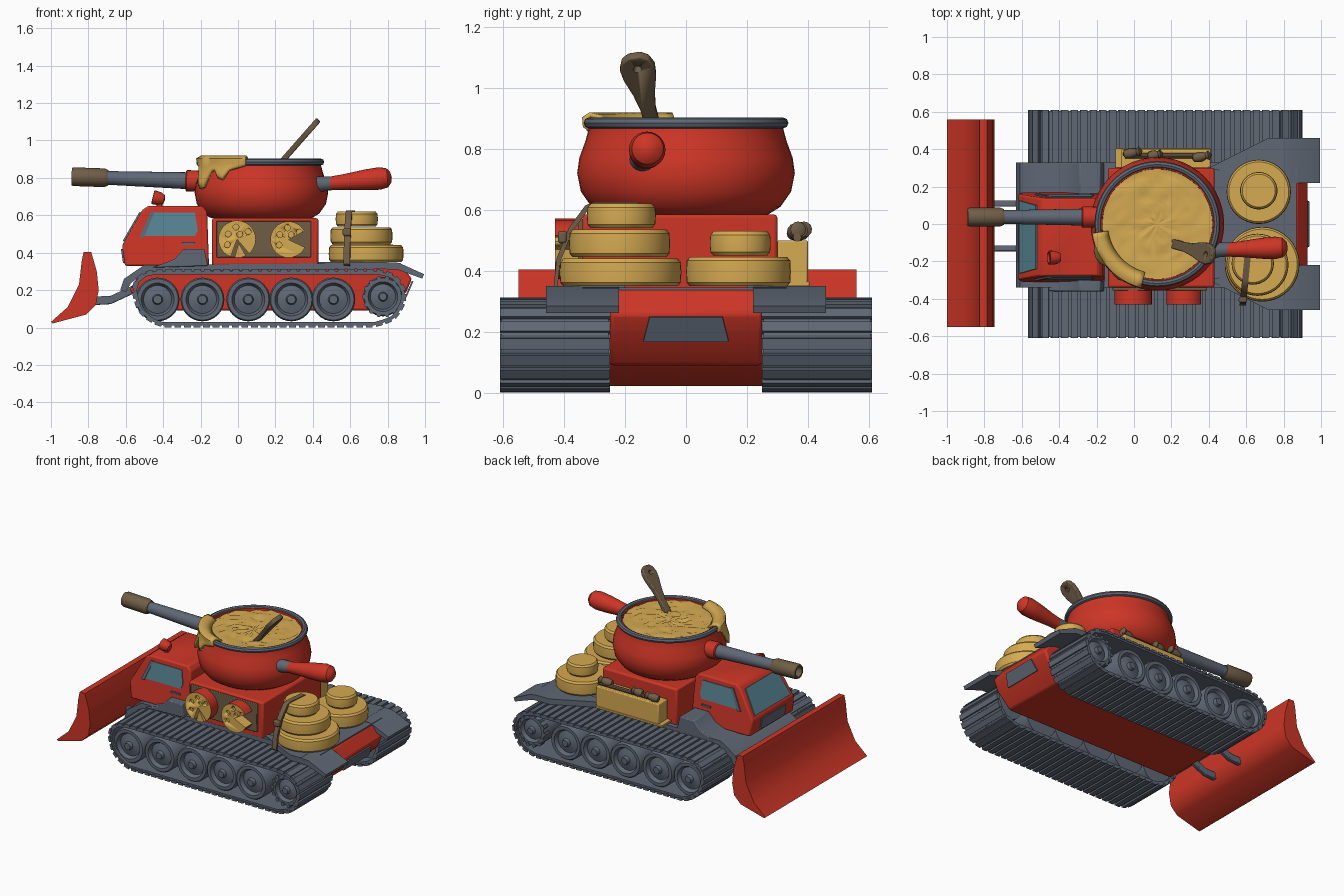
import bpy, bmesh, math, random
from mathutils import Vector, Matrix

if "Cube" in bpy.data.objects:
    bpy.data.objects.remove(bpy.data.objects["Cube"])
random.seed(4)

def mat(name, c):
    m = bpy.data.materials.new(name)
    m.diffuse_color = (*c, 1)
    m.use_nodes = True
    m.node_tree.nodes["Principled BSDF"].inputs["Base Color"].default_value = m.diffuse_color
    return m
RED = mat("red paint", (0.61, 0.036, 0.019))
GREY = mat("steel grey", (0.115, 0.138, 0.178))
YEL = mat("cheese yellow", (0.67, 0.405, 0.085))
BRN = mat("wood brown", (0.16, 0.11, 0.063))
BLUE = mat("glass blue", (0.098, 0.235, 0.296))

def finish(name, bm, *mats, angle=35, bevel=0):
    bmesh.ops.recalc_face_normals(bm, faces=bm.faces)
    me = bpy.data.meshes.new(name)
    bm.to_mesh(me)
    bm.free()
    for m in mats:
        me.materials.append(m)
    me.shade_smooth()
    me.set_sharp_from_angle(angle=math.radians(angle))
    ob = bpy.data.objects.new(name, me)
    bpy.context.collection.objects.link(ob)
    if bevel:
        b = ob.modifiers.new("bevel", 'BEVEL')
        b.width, b.segments, b.limit_method = bevel, 2, 'ANGLE'
    return ob

def sweep(name, pts, vec, *mats, bevel=0):
    """Extrude a 3D polygon along a vector."""
    bm = bmesh.new()
    a = [bm.verts.new(p) for p in pts]
    b = [bm.verts.new(Vector(p) + Vector(vec)) for p in pts]
    bm.faces.new(a)
    bm.faces.new(b[::-1])
    for i in range(len(a)):
        j = (i + 1) % len(a)
        bm.faces.new((a[i], a[j], b[j], b[i]))
    return finish(name, bm, *mats, bevel=bevel)

def prism(name, xz, y0, y1, *mats, bevel=0):
    return sweep(name, [(x, y0, z) for x, z in xz], (0, y1 - y0, 0), *mats, bevel=bevel)

def box(name, x0, x1, y0, y1, z0, z1, m, bevel=0.008):
    return prism(name, [(x0, z0), (x1, z0), (x1, z1), (x0, z1)], y0, y1, m, bevel=bevel)

def lathe(name, prof, org, axis, m, segs=32, angle=35):
    """Revolve (radius, height) points around an axis from org."""
    M = Matrix.Translation(org) @ Vector(axis).to_track_quat('Z', 'Y').to_matrix().to_4x4()
    bm = bmesh.new()
    rings = []
    for r, h in prof:
        n = segs if r > 1e-5 else 1
        rings.append([bm.verts.new(M @ Vector((r * math.cos(t * math.tau / segs), r * math.sin(t * math.tau / segs), h))) for t in range(n)])
    for a, b in zip(rings, rings[1:]):
        for i in range(segs):
            f = [a[i % len(a)], a[(i + 1) % len(a)], b[(i + 1) % len(b)], b[i % len(b)]]
            f = list(dict.fromkeys(f))
            if len(f) > 2:
                bm.faces.new(f)
    bmesh.ops.remove_doubles(bm, verts=bm.verts, dist=1e-5)
    return finish(name, bm, m, angle=angle)

def cut(ob, cutter):
    cutter.hide_render = True
    cutter.hide_viewport = True
    b = ob.modifiers.new("cut", 'BOOLEAN')
    b.operation, b.object, b.solver = 'DIFFERENCE', cutter, 'EXACT'

# hull between the tracks, rear plate
prism("hull", [(-.58, .2), (-.5, .09), (.8, .09), (.9, .19), (.93, .26), (.87, .34), (-.5, .33)], -.25, .25, RED, bevel=.012)
sweep("rear_plate", [(.895, -.14, .17), (.895, .14, .17), (.93, .12, .25), (.93, -.12, .25)], (.008, 0, -.004), GREY)

# deck and rear mudguards
prism("deck", [(-.63, .2), (-.61, .26), (-.5, .335), (.87, .345), (.87, .315), (-.48, .3), (-.57, .24), (-.6, .19)], -.34, .33, GREY)
for s in (-1, 1):
    sweep("deck_wing", [(.4, s * .3, .312), (.72, s * .46, .312), (.8, s * .46, .312), (.8, s * .2, .312)], (0, 0, .038), GREY)
    prism("mudguard", [(.78, .35), (.86, .346), (.995, .285), (.985, .262), (.85, .31), (.78, .312)], s * .22, s * .46, GREY)

# tracks: slats placed evenly along a closed path
path = [Vector((x, 0, z)) for x, z in [(-.55, .2), (-.535, .25), (-.49, .285), (-.43, .293), (.76, .293), (.84, .265),
        (.885, .2), (.875, .12), (.83, .055), (.74, .02), (-.4, .02), (-.47, .045), (-.53, .11)]]
lens = [(path[(i + 1) % len(path)] - p).length for i, p in enumerate(path)]
N = 62
step = sum(lens) / N
def at(d):
    d %= sum(lens)
    for i, l in enumerate(lens):
        if d <= l:
            return path[i].lerp(path[(i + 1) % len(path)], d / l)
        d -= l
    return path[0]
for s in (-1, 1):
    bm = bmesh.new()
    for i in range(N):
        a, b = at(i * step), at((i + 1) * step)
        t = (b - a).normalized()
        out = Vector((-t.z, 0, t.x))
        R = Matrix((t, (0, 1, 0), out)).transposed().to_4x4()
        for size, off, w in (((b - a).length * 1.1, 0, .35), ((b - a).length * .72, .011, .36)):
            M = Matrix.Translation((a + b) / 2 + out * off + Vector((0, s * .43, 0))) @ R @ Matrix.Diagonal((size, w, .017, 1))
            bmesh.ops.create_cube(bm, size=1, matrix=M)
    finish("track", bm, GREY)
    # road wheels and sprocket
    for i, x in enumerate((-.43, -.19, .055, .285, .51, .775)):
        z, k = (.165, .9) if i == 5 else (.15, 1)
        lathe("road_wheel", [(r * k, h) for r, h in [(0, .01), (.022, .01), (.028, -.012), (.075, -.025), (.088, 0), (.11, 0), (.117, -.01),
              (.117, -.3), (0, -.3)]], (x, s * .585, z), (0, s, 0), GREY)
    for i in range(14):
        a = i * math.tau / 14
        lathe("sprocket_tooth", [(0, 0), (.013, 0), (.013, .05), (0, .05)],
              (.775 + .1 * math.cos(a), s * .54, .165 + .1 * math.sin(a)), (0, s, 0), GREY, 6)

# dozer blade and arms
prism("dozer_blade", [(-1, .03), (-.91, .11), (-.85, .23), (-.835, .36), (-.825, .405), (-.785, .405), (-.755, .3),
      (-.745, .2), (-.76, .12), (-.81, .07), (-.99, .022)], -.55, .56, RED)
for y in (-.13, .11):
    prism("blade_arm", [(-.77, .12), (-.68, .125), (-.54, .19), (-.54, .235), (-.68, .17), (-.77, .165)], y - .016, y + .016, GREY, bevel=.005)

# cab, tapered towards the roof
prof = [(-.605, .33), (-.62, .44), (-.51, .63), (-.48, .65), (-.19, .65), (-.165, .62), (-.155, .33)]
cab = prism("cab", prof, -.31, .17, RED, bevel=.01)
def side(z, s):
    return -.07 + s * (.24 - (z - .33) * .1)
for v in cab.data.vertices:
    v.co.y = side(v.co.z, 1 if v.co.y > 0 else -1)
for s in (-1, 1):
    pts = [(-.515, .49), (-.23, .49), (-.215, .52), (-.23, .615), (-.45, .615)]
    sweep("side_window", [(x, side(z, s), z) for x, z in pts], (0, s * .005, 0), BLUE)
    sweep("window_trim", [(x, side(z, s), z) for x, z in [(-.53, .48), (-.505, .48), (-.445, .62), (-.465, .62)]], (0, s * .008, 0), GREY)
    box("door_handle", -.3, -.23, side(.45, s) - .008, side(.45, s) + .008, .445, .457, GREY, 0)
sweep("windscreen", [(-.609, -.265, .46), (-.609, .125, .46), (-.519, .1, .615), (-.519, -.24, .615)], (-.007, 0, .004), BLUE)
sweep("grille", [(-.606, -.2, .345), (-.606, .06, .345), (-.617, .06, .42), (-.617, -.2, .42)], (-.009, 0, 0), GREY)
for y0, y1 in ((-.36, -.3), (.16, .33)):
    prism("cab_step", [(-.46, .32), (-.34, .365), (-.29, .42), (-.18, .42), (-.16, .33)], y0, y1, GREY, bevel=.006)
lathe("roof_lamp", [(0, -.035), (.025, -.03), (.036, -.005), (.038, .03), (.03, .032), (.028, .02), (0, .02)], (-.425, -.18, .69), (-1, 0, .25), RED, 16)
lathe("roof_lamp_lens", [(0, 0), (.028, 0), (0, .008)], (-.445, -.18, .695), (-1, 0, .25), GREY, 16)
lathe("roof_lamp_foot", [(.015, 0), (.015, .05)], (-.42, -.18, .63), (0, 0, 1), RED, 12)

# turret base with sign board and cheese emblems
box("turret_base", -.14, .43, -.34, .3, .33, .585, RED, .012)
box("sign_board", -.115, .39, -.355, -.335, .375, .57, BRN, .004)
def cheese_disc(name, cx, cz, r, a0, a1, whole=True):
    pts = [(cx + r * math.cos(math.radians(a0 + (a1 - a0) * i / 30)), cz + r * math.sin(math.radians(a0 + (a1 - a0) * i / 30))) for i in range(31)]
    ob = prism(name, [(cx, cz)] + pts, -.43, -.35, YEL, RED)
    for p in ob.data.polygons:   # red rind on the round rim between the faces
        c = p.center
        if abs(p.normal.y) < .5 and math.hypot(c.x - cx, c.z - cz) > r * .9:
            p.material_index = 1
    for k in ((.55, 150), (.65, 95), (.6, 210), (.3, 60), (.72, 35)) if whole else ():
        a = math.radians(k[1])
        cut(ob, lathe("hole_cutter", [(0, 0), (.016, 0), (.016, .04), (0, .04)],
            (cx + k[0] * r * math.cos(a), -.415, cz + k[0] * r * math.sin(a)), (0, -1, 0), YEL, 12))
cheese_disc("cheese_emblem", -.005, .472, .1, -50, 250)
cheese_disc("cheese_emblem_slice", .003, .452, .078, -105, -60, False)
cheese_disc("cheese_emblem", .27, .47, .097, 28, 335)

# side crate with tools on top
box("side_crate", -.07, .41, .3, .4, .35, .5, YEL, .006)
box("crate_rail", -.1, .41, .3, .405, .35, .365, YEL, .003)
lathe("tool_rod", [(0, 0), (.014, 0), (.014, .45), (0, .45)], (-.04, .365, .51), (1, 0, 0), BRN, 10)
for x, y, l in ((-.06, .37, .11), (.07, .36, .09), (.31, .35, .11)):
    lathe("tool_handle", [(0, 0), (.022, .01), (.028, l * .4), (.018, l * .7), (.026, l * .85), (0, l)], (x, y, .52), (1, .2, .18), BRN, 12)

# pot, rim, melted cheese
C = Vector((.125, 0, 0))
POT = [(.27, .585), (.31, .61), (.345, .66), (.357, .72), (.35, .77), (.33, .825), (.318, .87)]
lathe("pot", [(0, .58)] + POT + [(.318, .89), (.295, .89), (.29, .82)], C, (0, 0, 1), RED, 48)
lathe("pot_rim", [(.318 + .018 * math.cos(i * math.tau / 8), .885 + .018 * math.sin(i * math.tau / 8)) for i in range(9)], C, (0, 0, 1), GREY, 48)
chz = lathe("melted_cheese", [(.306 * i / 12, .878) for i in range(13)], C, (0, 0, 1), YEL, 40, 60)
for v in chz.data.vertices:
    v.co.z += random.choice((0, 0, 0, .004, .008, -.008))
def pot_r(z):
    for (r0, z0), (r1, z1) in zip(POT, POT[1:]):
        if z0 <= z <= z1:
            return r0 + (r1 - r0) * (z - z0) / (z1 - z0)
    return .32
bm = bmesh.new()
cols = []
for i, l in enumerate((.02, .03, .05, .12, .15, .14, .06, .05, .09, .1, .05, .04, .03, .02)):
    a = math.radians(188 + i * 5.2)
    rows = [(.27, .882), (.3, .905), (.325, .912), (.345, .9)]
    rows += [(pot_r(.89 - l * k / 4) + (.014 if k == 4 else .022), .89 - l * k / 4) for k in range(1, 5)]
    cols.append([bm.verts.new(C + Vector((r * math.cos(a), r * math.sin(a), z))) for r, z in rows])
for a, b in zip(cols, cols[1:]):
    for k in range(7):
        bm.faces.new((a[k], a[k + 1], b[k + 1], b[k]))
drip = finish("cheese_drip", bm, YEL, angle=60)
sol = drip.modifiers.new("thick", 'SOLIDIFY')
sol.thickness, sol.offset = .016, 0

# pot handle
lathe("handle_collar", [(0, 0), (.045, 0), (.04, .03), (.036, .1), (0, .1)], (.42, -.14, .765), (1, .05, .08), GREY, 20)
lathe("pot_handle", [(0, 0), (.036, 0), (.042, .08), (.056, .2), (.06, .27), (.052, .31), (.03, .33), (0, .336)],
      (.488, -.138, .77), (1, .04, .1), RED, 24)

# cannon
D = (-1, 0, .035)
lathe("cannon_collar", [(0, -.06), (.055, -.06), (.057, .06), (.05, .065), (0, .065)], (-.215, .037, .783), D, RED, 20)
lathe("cannon_barrel", [(.045, 0), (.036, .45), (0, .45)], (-.27, .037, .785), D, GREY, 20)
lathe("cannon_muzzle", [(0, 0), (.042, 0), (.05, .02), (.05, .185), (.046, .195), (.034, .195), (.034, .1), (0, .1)], (-.695, .037, .8), D, BRN, 12)

# wooden spoon handle with a hole
d = Vector((.22, -.065, .25)).normalized()
w = (Vector((0, 1, 0)) - d * d.y).normalized()
n = d.cross(w)
o = Vector((.21, -.105, .86))
half = [(.024, -.02), (.025, .1), (.036, .17), (.054, .24), (.058, .285), (.045, .32), (.02, .337)]
out = half + [(-u, v) for u, v in half[::-1]]
spoon = sweep("wooden_spoon", [o + w * u + d * v - n * .015 for u, v in out], n * .03, BRN, bevel=.006)
h = o + d * .285
cut(spoon, lathe("spoon_hole_cutter", [(0, -.05), (.014, -.05), (.014, .05), (0, .05)], h, n, BRN, 12))

# stacked cheese wheels on the rear deck
for x, y, z, r, t in ((.685, -.215, .35, .2, .09), (.66, -.218, .445, .166, .09), (.635, -.212, .54, .113, .08),
                      (.667, .172, .35, .172, .095), (.667, .178, .45, .1, .08)):
    lathe("cheese_wheel", [(0, 0), (r - .012, 0), (r - .002, .012), (r, t / 2), (r - .002, t - .012), (r - .012, t), (0, t)], (x, y, z), (0, 0, 1), YEL, 40)

# strap over the stack
line = [(-.435, .34), (-.425, .44), (-.385, .54), (-.33, .615), (-.3, .626), (-.16, .626)]
loop = line + [(y + .012, z - .012) for y, z in line[::-1]]
sweep("strap", [(.565 - (y + .43) * -.1, y, z) for y, z in loop], (.034, 0, 0), BRN)
box("strap_buckle", .56, .605, -.42, -.39, .49, .53, BRN)
